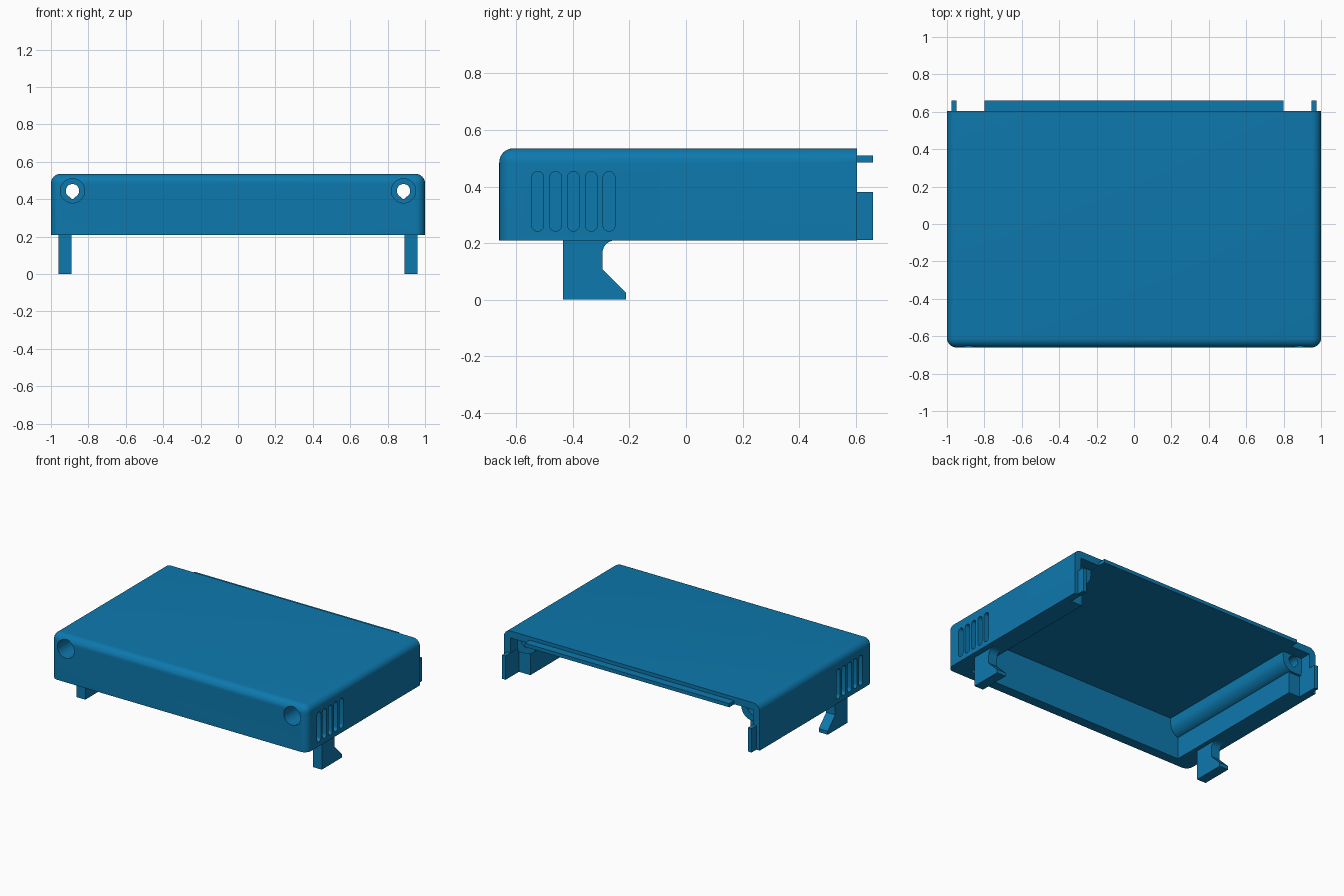
import bpy, bmesh, math
from mathutils import Vector

if "Cube" in bpy.data.objects:
    bpy.data.objects.remove(bpy.data.objects["Cube"])

blue = bpy.data.materials.new("blue_plastic")
blue.diffuse_color = (0.004, 0.19, 0.42, 1)
blue.use_nodes = True
blue.node_tree.nodes["Principled BSDF"].inputs["Base Color"].default_value = blue.diffuse_color


def finish(name, bm):
    bmesh.ops.recalc_face_normals(bm, faces=bm.faces)
    me = bpy.data.meshes.new(name)
    bm.to_mesh(me)
    bm.free()
    me.materials.append(blue)
    ob = bpy.data.objects.new(name, me)
    bpy.context.collection.objects.link(ob)
    return ob


def box(name, x, y, z):
    bm = bmesh.new()
    bmesh.ops.create_cube(bm, size=1)
    for v in bm.verts:
        v.co = [r[0] if c < 0 else r[1] for c, r in zip(v.co, (x, y, z))]
    return finish(name, bm)


def prism(name, pts, direction):
    """Extrude a planar outline along a vector."""
    bm = bmesh.new()
    f = bm.faces.new([bm.verts.new(p) for p in pts])
    ext = bmesh.ops.extrude_face_region(bm, geom=[f])
    bmesh.ops.translate(bm, vec=Vector(direction),
                        verts=[g for g in ext["geom"] if isinstance(g, bmesh.types.BMVert)])
    return finish(name, bm)


def arc(cx, cy, r, a0, a1, n):
    return [(cx + r * math.cos(math.radians(a0 + (a1 - a0) * i / n)),
             cy + r * math.sin(math.radians(a0 + (a1 - a0) * i / n))) for i in range(n + 1)]


def boolean(ob, other, op="DIFFERENCE"):
    m = ob.modifiers.new(op.lower(), "BOOLEAN")
    m.operation, m.object, m.solver = op, other, "EXACT"
    other.hide_render = True
    other.hide_set(True)
    helpers.add(other)


helpers = set()

# Outer case: block with rounded top, side and front edges
case = box("case_shell", (-1, 1), (-0.66, 0.605), (0.21, 0.535))
bm = bmesh.new()
bm.from_mesh(case.data)
edges = []
for e in bm.edges:
    m = (e.verts[0].co + e.verts[1].co) / 2
    top, side, front = m.z > 0.53, abs(m.x) > 0.99, m.y < -0.65
    if (top and side) or (top and front) or (side and front):
        edges.append(e)
bmesh.ops.bevel(bm, geom=edges, offset=0.05, segments=8, profile=0.5, affect="EDGES")
bm.to_mesh(case.data)
bm.free()

# Hollow interior, wider behind the side rails
boolean(case, box("cavity_cutter", (-0.86, 0.86), (-0.59, 1), (0, 0.485)))
boolean(case, box("rear_pocket_cutter", (-0.95, 0.95), (0.51, 1), (0, 0.485)))

for side, s in (("left", -1), ("right", 1)):
    cx, cz = 0.885 * s, 0.445
    # Screw tube running front to back under the ceiling
    ring = arc(0.885, cz, 0.085, 180, 270, 10) + [(0.97, 0.36), (0.97, 0.5), (0.8, 0.5)]
    tube = prism(side + "_screw_tube", [(x * s, -0.6, z) for x, z in ring], (0, 1.125, 0))
    boolean(case, tube, "UNION")

for side, s in (("left", -1), ("right", 1)):
    cx, cz = 0.885 * s, 0.445
    # Teardrop screw hole and wide front bore
    drop = arc(cx, cz, 0.036, -40, 220, 24) + [(cx, cz - 0.046)]
    boolean(case, prism(side + "_hole_cutter", [(x, -0.8, z) for x, z in drop], (0, 1.6, 0)))
    bore = arc(cx, cz, 0.065, 0, 360, 32)[:-1]
    boolean(case, prism(side + "_bore_cutter", [(x, -0.8, z) for x, z in bore], (0, 0.34, 0)))
    # Five upright vent grooves
    for i in range(5):
        y = -0.524 + 0.063 * i
        slot = arc(y, 0.432, 0.021, 0, 180, 10) + arc(y, 0.263, 0.021, 180, 360, 10)
        boolean(case, prism(f"{side}_vent_cutter_{i}", [(0.96 * s, a, b) for a, b in slot],
                            (0.1 * s, 0, 0)))
    # Hooked clip leg with a filleted root
    leg = [(-0.435, 0.215), (-0.435, 0), (-0.212, 0), (-0.212, 0.025), (-0.295, 0.108)]
    leg += arc(-0.25, 0.165, 0.045, 180, 90, 8) + [(-0.25, 0.215)]
    prism(side + "_clip_leg", [(0.89 * s, a, b) for a, b in leg], (0.07 * s, 0, 0))
    # Rear alignment tab
    xs = sorted((0.948 * s, 0.975 * s))
    box(side + "_rear_tab", xs, (0.505, 0.66), (0.211, 0.38))

# Rear lip under the ceiling
box("rear_lip", (-0.8, 0.8), (0.5, 0.66), (0.484, 0.51))

# Bake the cuts, drop the cutters and smooth the rounded edges
dg = bpy.context.evaluated_depsgraph_get()
baked = bpy.data.meshes.new_from_object(case.evaluated_get(dg))
case.modifiers.clear()
case.data = baked
for h in helpers:
    bpy.data.objects.remove(h)
for ob in bpy.context.collection.objects:
    ob.select_set(True)
bpy.context.view_layer.objects.active = case
bpy.ops.object.shade_smooth_by_angle(angle=math.radians(30))
